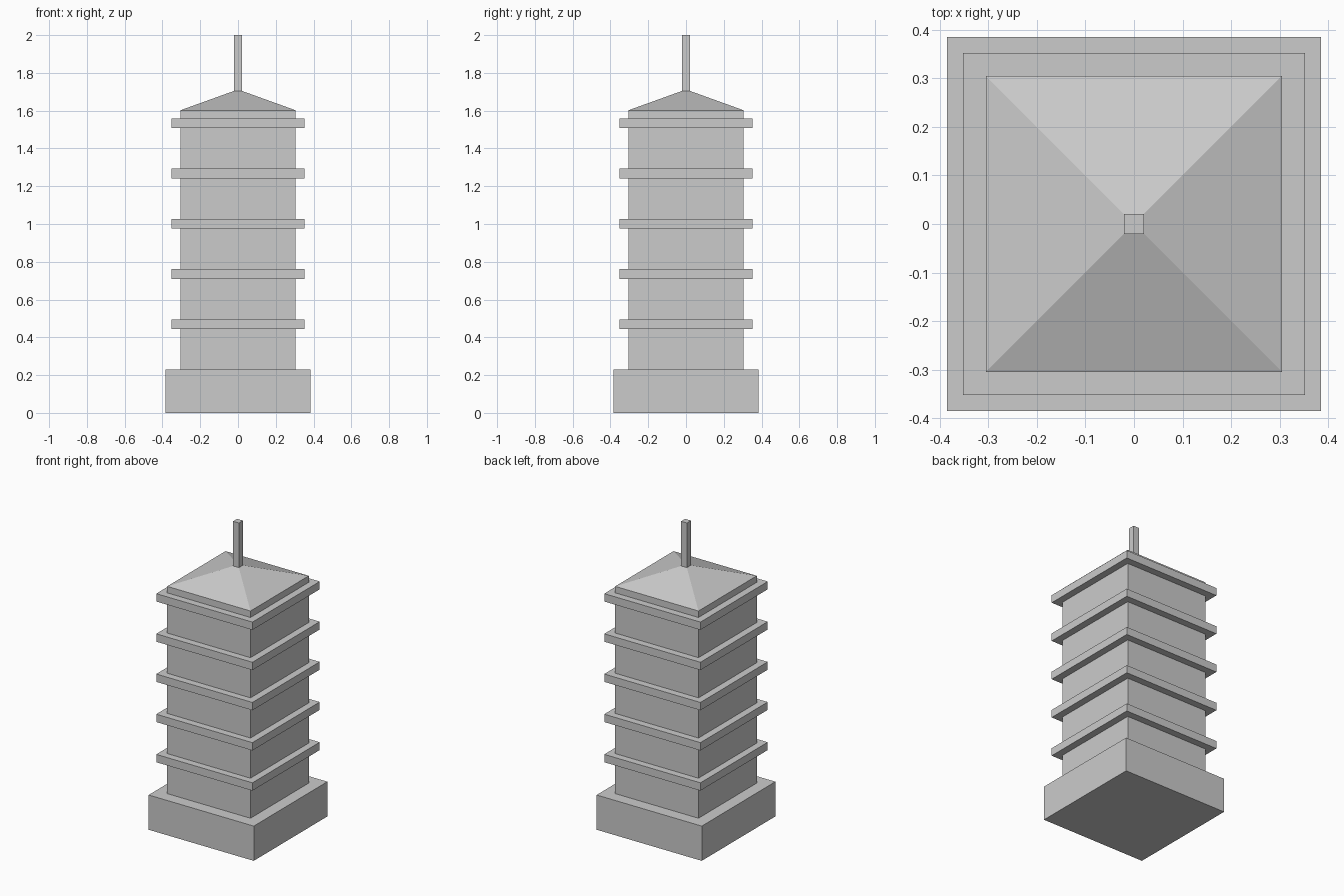
import bpy
import bmesh

if "Cube" in bpy.data.objects:
    bpy.data.objects.remove(bpy.data.objects["Cube"])


def frustum(name, levels):
    """Stack of square rings given as (half width, height); half width 0 is a point."""
    bm = bmesh.new()
    rings = []
    for r, z in levels:
        if r == 0:
            rings.append([bm.verts.new((0, 0, z))] * 4)
        else:
            rings.append([bm.verts.new((x * r, y * r, z))
                          for x, y in ((-1, -1), (1, -1), (1, 1), (-1, 1))])
    bm.faces.new(rings[0][::-1])
    for a, b in zip(rings, rings[1:]):
        for i in range(4):
            j = (i + 1) % 4
            corners = [a[i], a[j], b[j]]
            if b[i] is not b[j]:
                corners.append(b[i])
            bm.faces.new(corners)
    if levels[-1][0] > 0:
        bm.faces.new(rings[-1])
    mesh = bpy.data.meshes.new(name)
    bm.to_mesh(mesh)
    bm.free()
    obj = bpy.data.objects.new(name, mesh)
    bpy.context.collection.objects.link(obj)
    return obj


# Plinth
frustum("base", [(0.385, 0), (0.385, 0.23)])

# Tower body with the low pyramid roof
frustum("tower_and_roof", [(0.305, 0.23), (0.305, 1.602), (0, 1.712)])

# Ledges between storeys
for i in range(5):
    z = 0.443 + i * 0.266
    frustum(f"ledge_{i + 1}", [(0.352, z), (0.352, z + 0.052)])

# Spire
frustum("spire", [(0.021, 1.70), (0.021, 2.0)])
